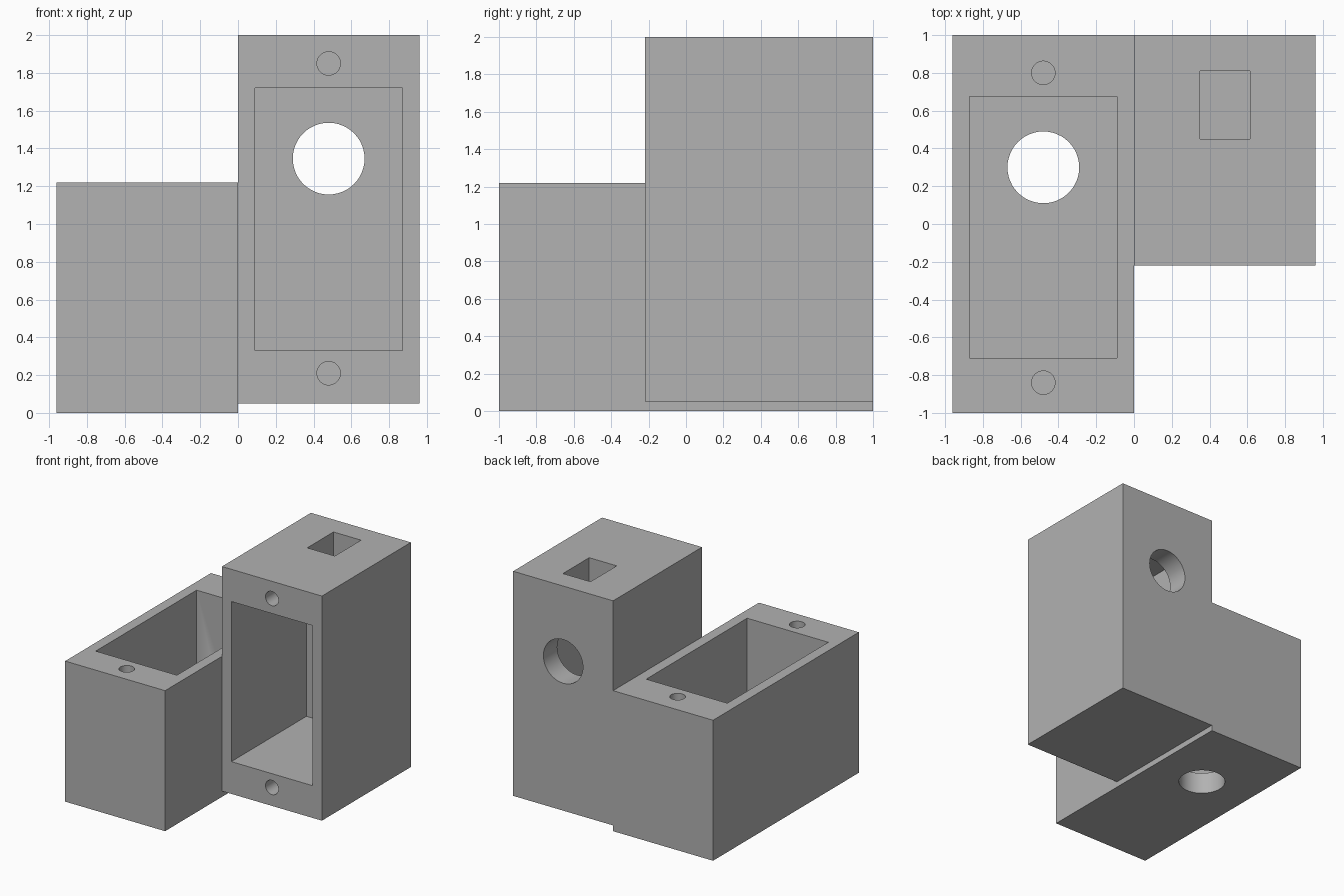
import bpy
from mathutils import Vector, Matrix

cube = bpy.data.objects.get("Cube")
if cube:
    bpy.data.objects.remove(cube, do_unlink=True)

grey = bpy.data.materials.new("light_grey")
grey.use_nodes = True
grey.diffuse_color = (0.445, 0.445, 0.445, 1)
grey.node_tree.nodes["Principled BSDF"].inputs["Base Color"].default_value = grey.diffuse_color


def box(name, low, high):
    """Box between two opposite corners."""
    low, high = Vector(low), Vector(high)
    bpy.ops.mesh.primitive_cube_add(size=1)
    ob = bpy.context.object
    ob.name = name
    ob.data.transform(Matrix.Translation((low + high) / 2) @ Matrix.Diagonal((*(high - low), 1)))
    ob.data.materials.append(grey)
    return ob


def rod(name, start, end, radius):
    """Cylinder running from start to end."""
    start, end = Vector(start), Vector(end)
    axis = end - start
    bpy.ops.mesh.primitive_cylinder_add(vertices=48, radius=radius, depth=axis.length)
    ob = bpy.context.object
    ob.name = name
    turn = axis.to_track_quat("Z", "Y").to_matrix().to_4x4()
    ob.data.transform(Matrix.Translation((start + end) / 2) @ turn)
    ob.data.materials.append(grey)
    return ob


def carve(body, cutters):
    """Subtract every cutter from the body, then tidy up."""
    for cutter in cutters:
        cutter.hide_render = True
        mod = body.modifiers.new("cut", "BOOLEAN")
        mod.operation = "DIFFERENCE"
        mod.solver = "EXACT"
        mod.object = cutter
        bpy.ops.object.select_all(action="DESELECT")
        body.select_set(True)
        bpy.context.view_layer.objects.active = body
        bpy.ops.object.modifier_apply(modifier=mod.name)
        bpy.data.objects.remove(cutter, do_unlink=True)
    bpy.ops.object.shade_smooth_by_angle()


SCREW, PORT = 0.062, 0.19   # hole radii

# Upright housing: pocket opens to the front, cable slot through the top
upright = box("upright_housing", (0, -0.22, 0.05), (0.96, 1, 2))
carve(upright, [
    box("pocket", (0.09, -0.4, 0.33), (0.87, 0.81, 1.72)),
    box("cable_slot", (0.35, 0.45, 1.6), (0.615, 0.81, 2.2)),
    rod("rear_port", (0.48, 0.7, 1.346), (0.48, 1.2, 1.346), PORT),
    *[rod("screw_hole", (0.48, -0.4, z), (0.48, 0.2, z), SCREW) for z in (0.21, 1.85)],
])

# Lying housing: pocket opens upward, blind cable slot toward the back
lying = box("lying_housing", (-0.96, -1, 0), (0, 1, 1.22))
carve(lying, [
    box("pocket", (-0.87, -0.71, 0.19), (-0.09, 0.675, 1.4)),
    box("cable_slot", (-0.615, 0.55, 0.19), (-0.35, 0.95, 0.55)),
    rod("bottom_port", (-0.48, 0.3, -0.2), (-0.48, 0.3, 0.3), PORT),
    *[rod("screw_hole", (-0.48, y, 0.8), (-0.48, y, 1.4), SCREW) for y in (-0.84, 0.8)],
])
